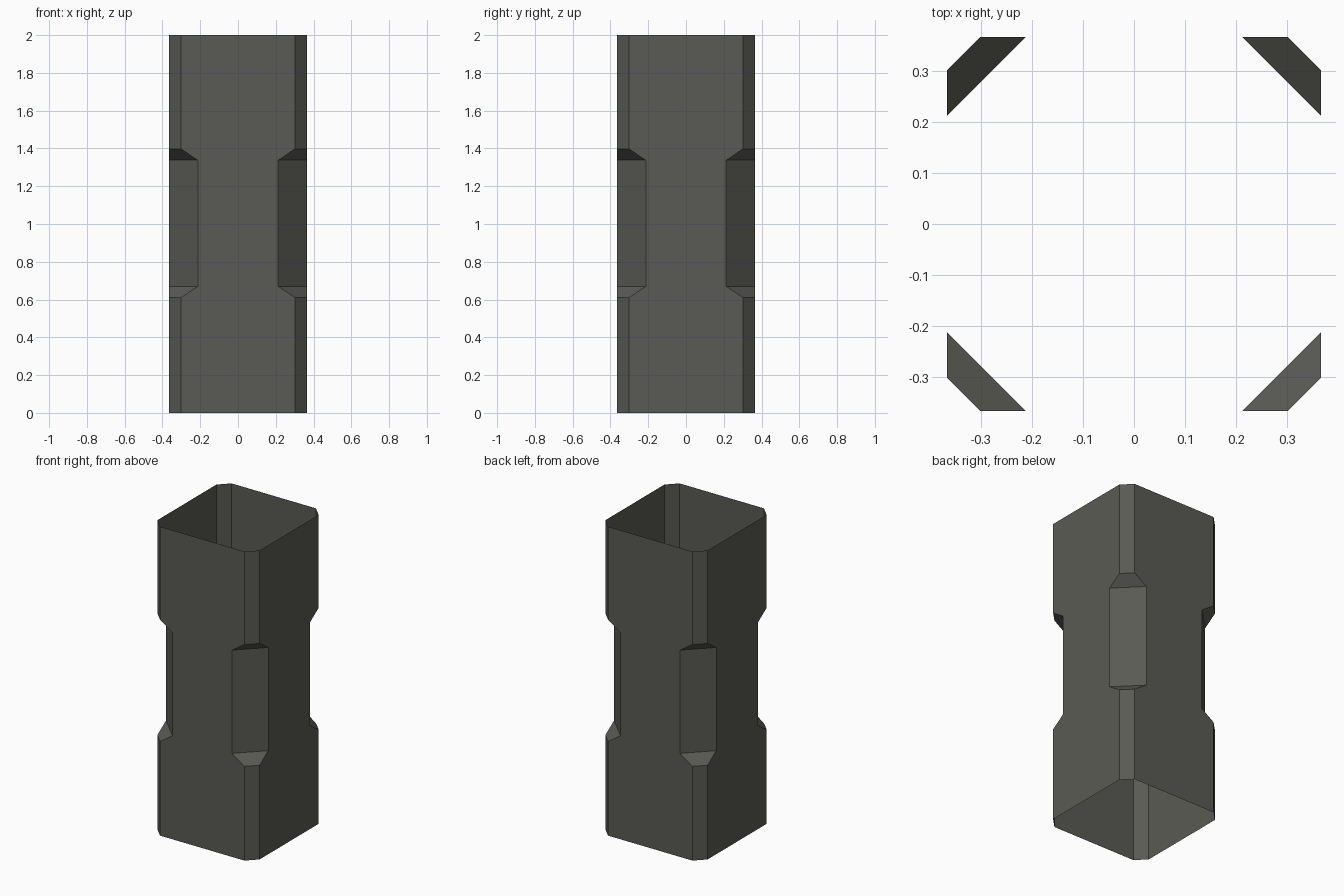
import bpy
import bmesh

if "Cube" in bpy.data.objects:
    bpy.data.objects.remove(bpy.data.objects["Cube"])

HALF = 0.366                    # half width of the square tube
# (height, half length of the flat side) for each ring
RINGS = [(0.0, 0.302), (0.61, 0.302), (0.67, 0.213),
         (1.338, 0.213), (1.398, 0.302), (2.0, 0.302)]

# Single dark grey material
grey = bpy.data.materials.new("dark_grey")
grey.diffuse_color = (0.102, 0.102, 0.089, 1.0)
grey.use_nodes = True
grey.node_tree.nodes["Principled BSDF"].inputs["Base Color"].default_value = grey.diffuse_color


def ring(bm, z, c):
    """Square with cut corners, counter-clockwise from the front side."""
    pts = []
    x, y = (-c, -HALF), (c, -HALF)
    for _ in range(4):
        pts += [x, y]
        x, y = (-x[1], x[0]), (-y[1], y[0])
    return [bm.verts.new((px, py, z)) for px, py in pts]


# Open-ended tube with corner recesses at mid height
bm = bmesh.new()
rings = [ring(bm, z, c) for z, c in RINGS]
for low, high in zip(rings, rings[1:]):
    for i in range(8):
        j = (i + 1) % 8
        bm.faces.new((low[i], low[j], high[j], high[i]))

# Merge the coplanar bands of each flat side into one face
seams = [e for e in bm.edges if len(e.link_faces) == 2
         and e.link_faces[0].normal.length >= 0]
bm.normal_update()
seams = [e for e in seams if e.calc_face_angle() < 0.001]
bmesh.ops.dissolve_edges(bm, edges=seams, use_verts=False)

mesh = bpy.data.meshes.new("notched_tube")
bm.to_mesh(mesh)
bm.free()
mesh.materials.append(grey)
tube = bpy.data.objects.new("notched_tube", mesh)
bpy.context.collection.objects.link(tube)
